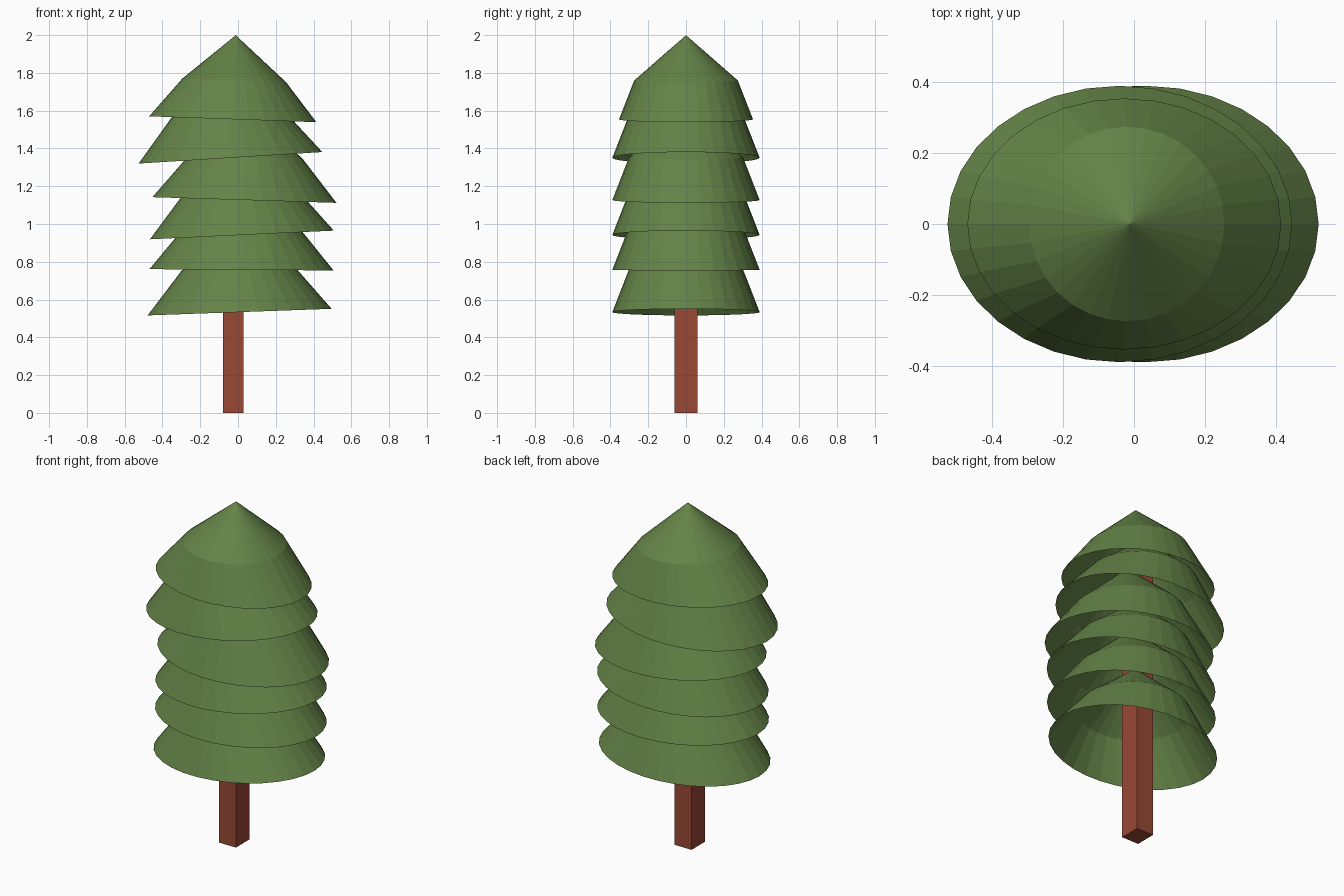
import bpy, bmesh, math
from mathutils import Matrix

if "Cube" in bpy.data.objects:
    bpy.data.objects.remove(bpy.data.objects["Cube"])


def material(name, rgb):
    m = bpy.data.materials.new(name)
    m.diffuse_color = (*rgb, 1)
    m.use_nodes = True
    m.node_tree.nodes["Principled BSDF"].inputs["Base Color"].default_value = m.diffuse_color
    return m


green = material("needle green", (0.127, 0.227, 0.063))
brown = material("bark red brown", (0.314, 0.065, 0.036))


def add_object(name, bm, mat):
    mesh = bpy.data.meshes.new(name)
    bm.to_mesh(mesh)
    bm.free()
    mesh.materials.append(mat)
    obj = bpy.data.objects.new(name, mesh)
    bpy.context.collection.objects.link(obj)
    return obj


SIDES = 32


def tier(name, left, right, scale):
    """Open skirt with a pointed cap, tilted so its rim runs from left to right (x, z)."""
    bm = bmesh.new()

    def ring(rx, ry, z):
        steps = [2 * math.pi * i / SIDES for i in range(SIDES)]
        return [bm.verts.new((rx * math.cos(a), ry * math.sin(a), z)) for a in steps]

    rim = ring(0.4875, 0.39, 0)
    shoulder = ring(0.303, 0.302, 0.226)
    apex = bm.verts.new((0, 0, 0.49))
    for i in range(SIDES):
        j = (i + 1) % SIDES
        bm.faces.new((rim[i], rim[j], shoulder[j], shoulder[i]))
        bm.faces.new((shoulder[i], shoulder[j], apex))
    obj = add_object(name, bm, green)
    tilt = math.atan2(right[1] - left[1], right[0] - left[0])
    obj.location = ((left[0] + right[0]) / 2, 0, (left[1] + right[1]) / 2)
    obj.rotation_euler = (0, -tilt, 0)
    obj.scale = (scale,) * 3


# Trunk: square post running up inside the foliage
bm = bmesh.new()
bmesh.ops.create_cube(bm, size=1, matrix=Matrix.Translation((-0.025, 0, 0.83))
                      @ Matrix.Diagonal((0.11, 0.124, 1.66, 1)))
add_object("trunk", bm, brown)

# Foliage tiers, bottom to top: left rim point, right rim point, size
tiers = [
    ((-0.478, 0.516), (0.495, 0.551), 1),
    ((-0.469, 0.761), (0.506, 0.754), 1),
    ((-0.466, 0.919), (0.507, 0.965), 1),
    ((-0.453, 1.142), (0.521, 1.112), 1),
    ((-0.526, 1.320), (0.446, 1.381), 1),
    ((-0.470, 1.570), (0.415, 1.539), 0.909),
]
for n, (left, right, scale) in enumerate(tiers, 1):
    tier(f"foliage_tier_{n}", left, right, scale)
